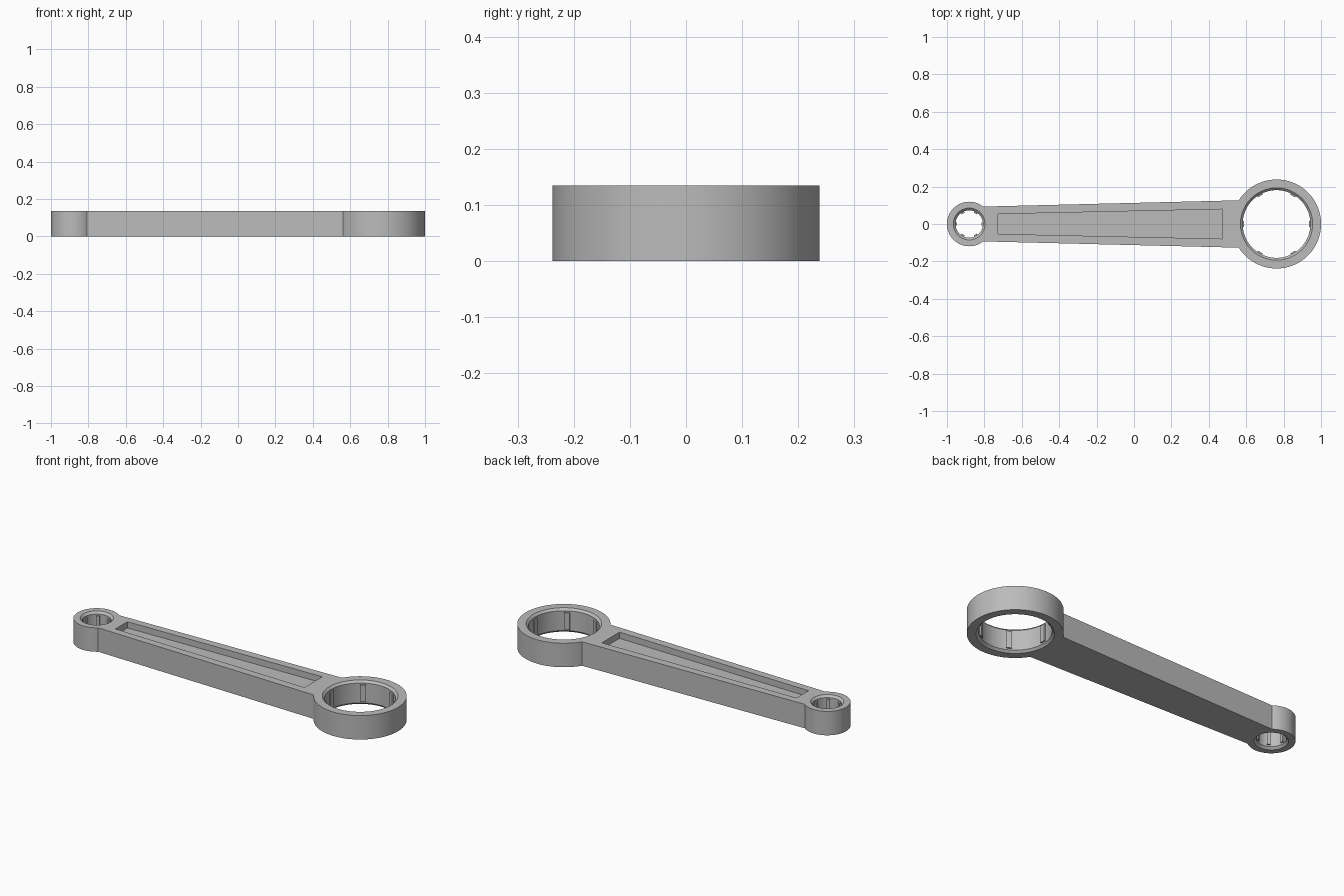
import bpy, bmesh, math

if "Cube" in bpy.data.objects:
    bpy.data.objects.remove(bpy.data.objects["Cube"])

H = 0.135                      # overall thickness
CH = 0.012                     # bore chamfer
# (name, centre x, outer radius, bore radius, rib width)
EYES = [("big_end", 0.762, 0.238, 0.181, 0.030),
        ("small_end", -0.881, 0.119, 0.073, 0.018)]

steel = bpy.data.materials.new("steel grey")
steel.diffuse_color = (0.5, 0.5, 0.5, 1)
steel.use_nodes = True
steel.node_tree.nodes["Principled BSDF"].inputs["Base Color"].default_value = steel.diffuse_color


def make(name, bm):
    bmesh.ops.recalc_face_normals(bm, faces=bm.faces)
    me = bpy.data.meshes.new(name)
    bm.to_mesh(me)
    bm.free()
    me.materials.append(steel)
    ob = bpy.data.objects.new(name, me)
    bpy.context.collection.objects.link(ob)
    return ob


def prism(name, pts, z0, z1):
    """Extrude a flat outline between two heights."""
    bm = bmesh.new()
    f = bm.faces.new([bm.verts.new((x, y, z0)) for x, y in pts])
    r = bmesh.ops.extrude_face_region(bm, geom=[f])
    bmesh.ops.translate(bm, vec=(0, 0, z1 - z0),
                        verts=[v for v in r["geom"] if isinstance(v, bmesh.types.BMVert)])
    return make(name, bm)


def taper(x0, h0, x1, h1):
    return [(x0, -h0), (x1, -h1), (x1, h1), (x0, h0)]


def lathe(name, cx, profile, n=96):
    """Stack of rings (radius, z), capped at both ends."""
    bm = bmesh.new()
    rings = [[bm.verts.new((cx + r * math.cos(2 * math.pi * i / n),
                            r * math.sin(2 * math.pi * i / n), z)) for i in range(n)]
             for r, z in profile]
    for a, b in zip(rings, rings[1:]):
        for i in range(n):
            j = (i + 1) % n
            bm.faces.new((a[i], a[j], b[j], b[i]))
    bm.faces.new(rings[0])
    bm.faces.new(rings[-1])
    return make(name, bm)


def boolean(target, tool, op):
    m = target.modifiers.new(op, "BOOLEAN")
    m.operation, m.object, m.solver = op, tool, "EXACT"
    bpy.context.view_layer.objects.active = target
    bpy.ops.object.modifier_apply(modifier=m.name)
    bpy.data.objects.remove(tool)


# Tapered beam joined to the two end rings
rod = prism("connecting_rod", taper(-0.85, 0.092, 0.66, 0.129), 0, H)
for name, cx, R, r, w in EYES:
    boolean(rod, lathe(name, cx, [(R, 0), (R, H)]), "UNION")

# Bores with chamfered mouths
for name, cx, R, r, w in EYES:
    e = 0.02
    boolean(rod, lathe(name + "_bore", cx, [(r + CH + e, -e), (r, CH), (r, H - CH),
                                            (r + CH + e, H + e)]), "DIFFERENCE")

# Shallow tapered pocket in the top face
boolean(rod, prism("pocket", taper(-0.727, 0.053, 0.47, 0.079), 0.10, H + 0.05), "DIFFERENCE")

# Six upright ribs inside each bore
for name, cx, R, r, w in EYES:
    for k in range(6):
        a = k * math.pi / 3
        c, s = math.cos(a), math.sin(a)
        rect = [(r - 0.008, -w / 2), (r + 0.006, -w / 2), (r + 0.006, w / 2), (r - 0.008, w / 2)]
        prism(f"{name}_rib_{k + 1}", [(cx + u * c - v * s, u * s + v * c) for u, v in rect],
              0.02, H - 0.02)

# Smooth round walls, sharp edges kept
bpy.ops.object.select_all(action="DESELECT")
rod.select_set(True)
bpy.context.view_layer.objects.active = rod
bpy.ops.object.shade_smooth_by_angle(angle=math.radians(30))
